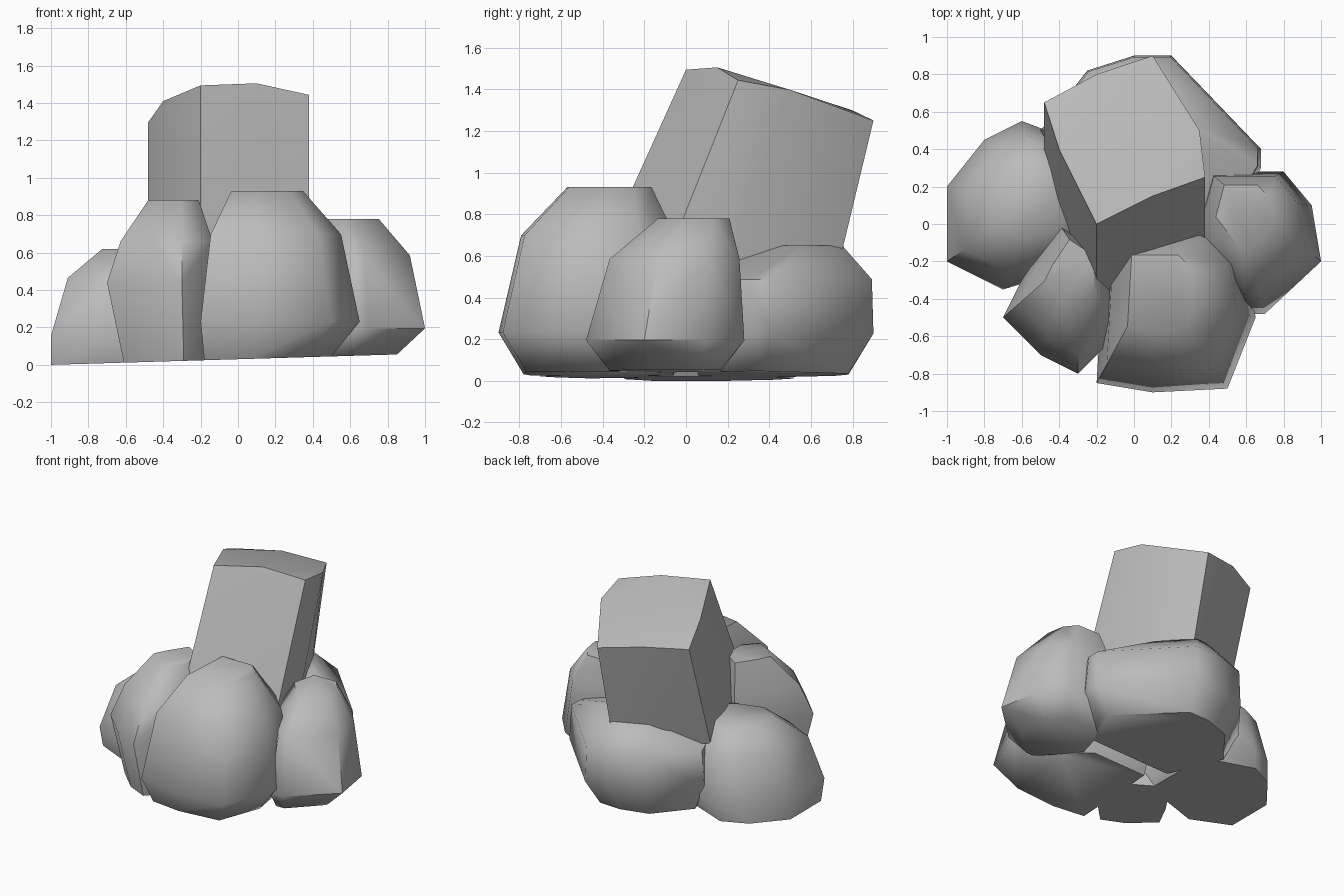
import bpy
import bmesh
import math
from mathutils import Vector

default_cube = bpy.data.objects.get("Cube")
if default_cube:
    bpy.data.objects.remove(default_cube, do_unlink=True)

# One plain stone colour for the whole cluster
STONE_COLOUR = (0.5, 0.5, 0.5, 1)
stone = bpy.data.materials.new("stone_grey")
stone.use_nodes = True
stone.diffuse_color = STONE_COLOUR
stone.node_tree.nodes["Principled BSDF"].inputs["Base Color"].default_value = STONE_COLOUR


def wrap_stone(name, corners, smooth_angle):
    """Wrap a chiselled convex stone around its corners."""
    bm = bmesh.new()
    for corner in corners:
        bm.verts.new(corner)
    hull = bmesh.ops.convex_hull(bm, input=bm.verts[:])
    leftovers = {item for item in hull["geom_interior"] + hull["geom_unused"]
                 if isinstance(item, bmesh.types.BMVert)}
    bmesh.ops.delete(bm, geom=list(leftovers), context="VERTS")
    bmesh.ops.recalc_face_normals(bm, faces=bm.faces[:])

    mesh = bpy.data.meshes.new(name)
    bm.to_mesh(mesh)
    bm.free()
    mesh.materials.append(stone)
    rock = bpy.data.objects.new(name, mesh)
    bpy.context.collection.objects.link(rock)

    # Soften shallow facets and keep the chiselled edges crisp
    bpy.ops.object.select_all(action="DESELECT")
    rock.select_set(True)
    bpy.context.view_layer.objects.active = rock
    bpy.ops.object.shade_smooth_by_angle(angle=math.radians(smooth_angle))


def make_boulder(name, plan, foot_at, crown_at, height,
                 foot=0.8, belly=0.25, shoulder=0.82, crown=0.45):
    """Stack a plan outline, drawn in towards the foot and the crown."""
    foot_centre, crown_centre = Vector(foot_at), Vector(crown_at)
    corners = []
    for x, y in plan:
        outer = Vector((x, y))
        sole = foot_centre.lerp(outer, foot)
        # The ground contact rises gently from one side to the other
        corners.append((*sole, 0.03 * (sole.x + 1)))
        corners.append((x, y, belly * height))
        corners.append((*crown_centre.lerp(outer, shoulder), 0.75 * height))
        corners.append((*crown_centre.lerp(outer, crown), height))
    wrap_stone(name, corners, smooth_angle=55)


def make_pillar(name, plan):
    """Sweep a domed, slanted top outline down and forward to a buried foot."""
    corners = []
    for x, y in plan:
        domed_top = 1.51 - 0.4 * (x ** 2 + max(y - 0.1, 0) ** 2)
        corners.append((x, y, domed_top))
        corners.append((x, 1.3 * y - 0.45, 0.5))
    wrap_stone(name, corners, smooth_angle=32)


# Leaning pillar rising from the middle
make_pillar("leaning_pillar", plan=[
    (-0.2, 0), (0.1, 0.15), (0.38, 0.25), (0.35, 0.5),
    (0.1, 0.9), (-0.2, 0.8), (-0.48, 0.65), (-0.4, 0.4),
])

# Large boulder at the front, undercut at its foot
make_boulder(
    "front_boulder", foot_at=(-0.1, -0.3), crown_at=(0.1, -0.3), height=0.93,
    plan=[(-0.2, -0.85), (0.1, -0.9), (0.5, -0.88), (0.65, -0.5),
          (0.6, -0.2), (0.4, 0), (-0.15, 0)],
)

# Narrow boulder beside it
make_boulder(
    "front_right_boulder", foot_at=(-0.25, -0.3), crown_at=(-0.3, -0.15),
    height=0.88, belly=0.5,
    plan=[(-0.7, -0.5), (-0.5, -0.7), (-0.3, -0.8), (-0.1, -0.6),
          (-0.1, -0.2), (-0.4, 0), (-0.6, -0.3)],
)

# Low boulder on the right, spread flat on the ground
make_boulder(
    "right_boulder", foot_at=(-1, 0.2), crown_at=(-0.5, 0.15), height=0.62, foot=0.9,
    plan=[(-1, 0.2), (-1, -0.2), (-0.7, -0.35), (-0.2, -0.2),
          (-0.2, 0.4), (-0.6, 0.55), (-0.8, 0.45)],
)

# Boulder on the left
make_boulder(
    "left_boulder", foot_at=(0.5, -0.1), crown_at=(0.55, 0.15), height=0.78, foot=0.7,
    plan=[(1, -0.2), (0.7, -0.48), (0.6, -0.48), (0.3, -0.1),
          (0.4, 0.28), (0.8, 0.28), (0.95, 0.1)],
)

# Wide boulder supporting the pillar at the back
make_boulder(
    "back_boulder", foot_at=(0, 0.3), crown_at=(0, 0.65), height=0.65,
    belly=0.35, shoulder=0.97, crown=0.4,
    plan=[(0.2, 0.9), (0, 0.9), (-0.25, 0.82), (-0.5, 0.5),
          (-0.3, 0), (0.5, 0), (0.68, 0.3), (0.68, 0.4)],
)
